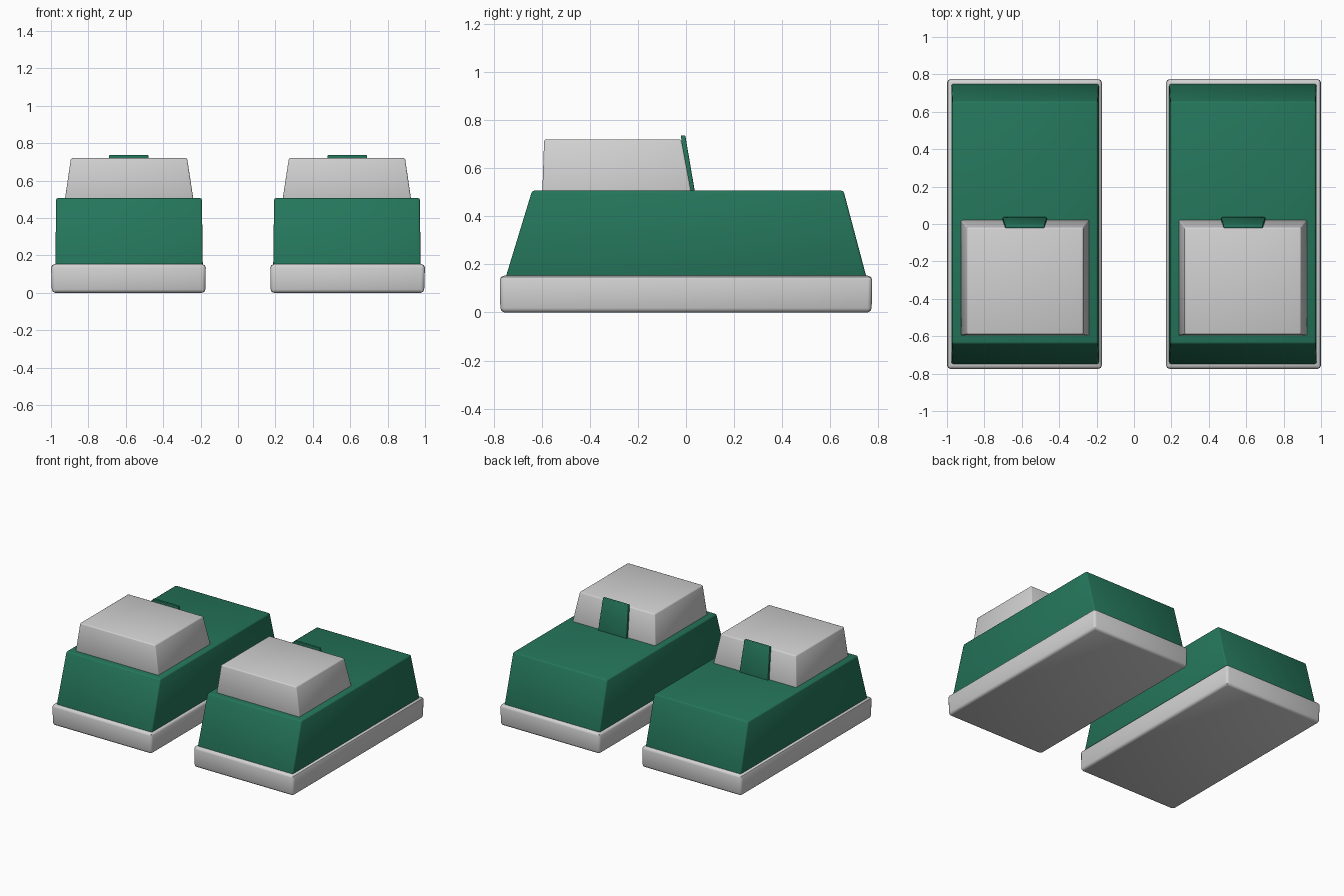
import bpy, bmesh

if "Cube" in bpy.data.objects:
    bpy.data.objects.remove(bpy.data.objects["Cube"])


def material(name, rgb):
    m = bpy.data.materials.new(name)
    m.diffuse_color = (*rgb, 1)
    m.use_nodes = True
    m.node_tree.nodes["Principled BSDF"].inputs["Base Color"].default_value = m.diffuse_color
    return m


green = material("green", (0.018, 0.18, 0.105))
grey = material("light grey", (0.64, 0.64, 0.64))


def block(name, mat, low, high, z0, z1, bevel):
    """Tapered block; low and high are (x0, x1, y0, y1) at z0 and z1."""
    bm = bmesh.new()
    rings = []
    for (x0, x1, y0, y1), z in ((low, z0), (high, z1)):
        rings.append([bm.verts.new((x, y, z)) for x, y in
                      ((x0, y0), (x1, y0), (x1, y1), (x0, y1))])
    a, b = rings
    bm.faces.new(a[::-1])
    bm.faces.new(b)
    for i in range(4):
        j = (i + 1) % 4
        bm.faces.new((a[i], a[j], b[j], b[i]))
    bmesh.ops.bevel(bm, geom=bm.edges[:], offset=bevel, segments=2,
                    profile=0.5, affect='EDGES')
    bmesh.ops.recalc_face_normals(bm, faces=bm.faces[:])
    me = bpy.data.meshes.new(name)
    bm.to_mesh(me)
    bm.free()
    me.materials.append(mat)
    ob = bpy.data.objects.new(name, me)
    bpy.context.collection.objects.link(ob)
    bpy.ops.object.select_all(action='DESELECT')
    ob.select_set(True)
    bpy.context.view_layer.objects.active = ob
    bpy.ops.object.shade_smooth_by_angle(angle=0.8)
    # matching part of the other shoe
    mod = ob.modifiers.new("other_shoe", 'MIRROR')
    mod.use_axis[0] = True
    return ob


# flat sole
block("sole", grey, (0.175, 0.995, -0.772, 0.772), (0.172, 1.0, -0.775, 0.775),
      0.0, 0.153, 0.018)
# green upper with sloping toe and heel
block("upper", green, (0.188, 0.977, -0.755, 0.755), (0.193, 0.972, -0.64, 0.655),
      0.13, 0.507, 0.01)
# ankle cuff
block("cuff", grey, (0.237, 0.927, -0.598, 0.024), (0.272, 0.893, -0.59, -0.019),
      0.49, 0.72, 0.008)
# leaning pull tab on the cuff
block("tab", green, (0.465, 0.703, 0.018, 0.039), (0.479, 0.689, -0.022, -0.003),
      0.49, 0.737, 0.004)
